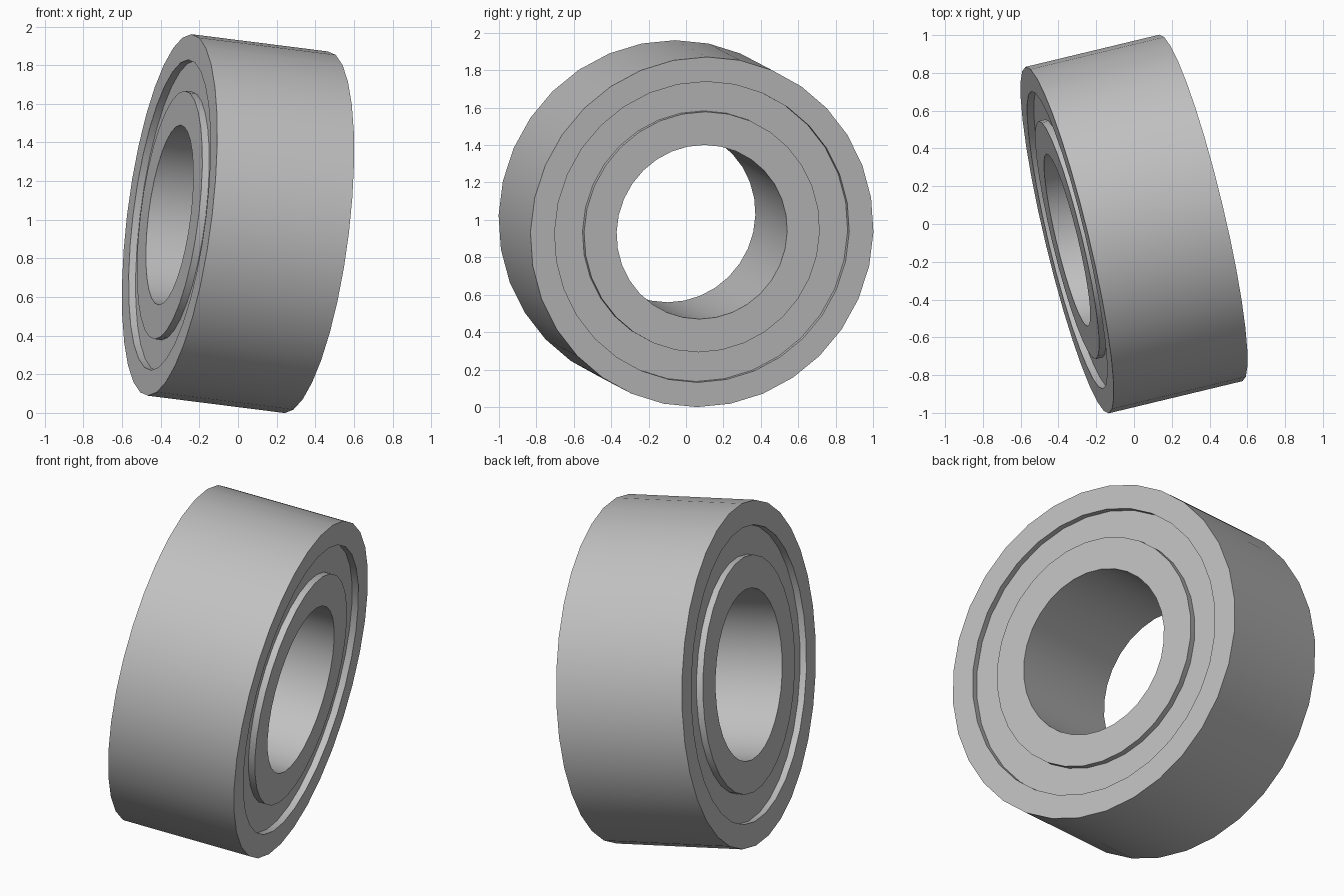
import bpy
import bmesh
import math
from mathutils import Matrix, Vector

cube = bpy.data.objects.get("Cube")
if cube:
    bpy.data.objects.remove(cube, do_unlink=True)

SEGMENTS = 32
HALF_WIDTH = 0.367
RECESS = 0.037
BORE, HUB, RIM, OUTER = 0.469, 0.648, 0.81, 0.943

# Tilted bearing axis and centre
axis = Vector((0.965, 0.232, -0.122)).normalized()
placement = Matrix.Translation((0, 0, 0.98)) @ axis.to_track_quat('Z', 'Y').to_matrix().to_4x4()

steel = bpy.data.materials.new("steel_grey")
steel.use_nodes = True
steel.diffuse_color = (0.53, 0.53, 0.53, 1)
steel.node_tree.nodes["Principled BSDF"].inputs["Base Color"].default_value = steel.diffuse_color


def ring(name, inner, outer, half):
    """Closed ring with a rectangular section, spun round the bearing axis."""
    bm = bmesh.new()
    section = [(inner, -half), (outer, -half), (outer, half), (inner, half)]
    loops = []
    for i in range(SEGMENTS):
        a = math.tau * i / SEGMENTS
        loops.append([bm.verts.new((r * math.cos(a), r * math.sin(a), h)) for r, h in section])
    for i, here in enumerate(loops):
        there = loops[(i + 1) % SEGMENTS]
        for j in range(len(section)):
            k = (j + 1) % len(section)
            bm.faces.new((here[j], there[j], there[k], here[k]))
    bmesh.ops.recalc_face_normals(bm, faces=bm.faces)
    bm.transform(placement)
    mesh = bpy.data.meshes.new(name)
    bm.to_mesh(mesh)
    bm.free()
    mesh.materials.append(steel)
    obj = bpy.data.objects.new(name, mesh)
    bpy.context.collection.objects.link(obj)
    bpy.ops.object.select_all(action='DESELECT')
    obj.select_set(True)
    bpy.context.view_layer.objects.active = obj
    bpy.ops.object.shade_smooth_by_angle(angle=math.radians(30))


# Races with the recessed shield between them
ring("outer_race", RIM, OUTER, HALF_WIDTH)
ring("inner_race", BORE, HUB, HALF_WIDTH)
ring("shield", HUB, RIM, HALF_WIDTH - RECESS)
